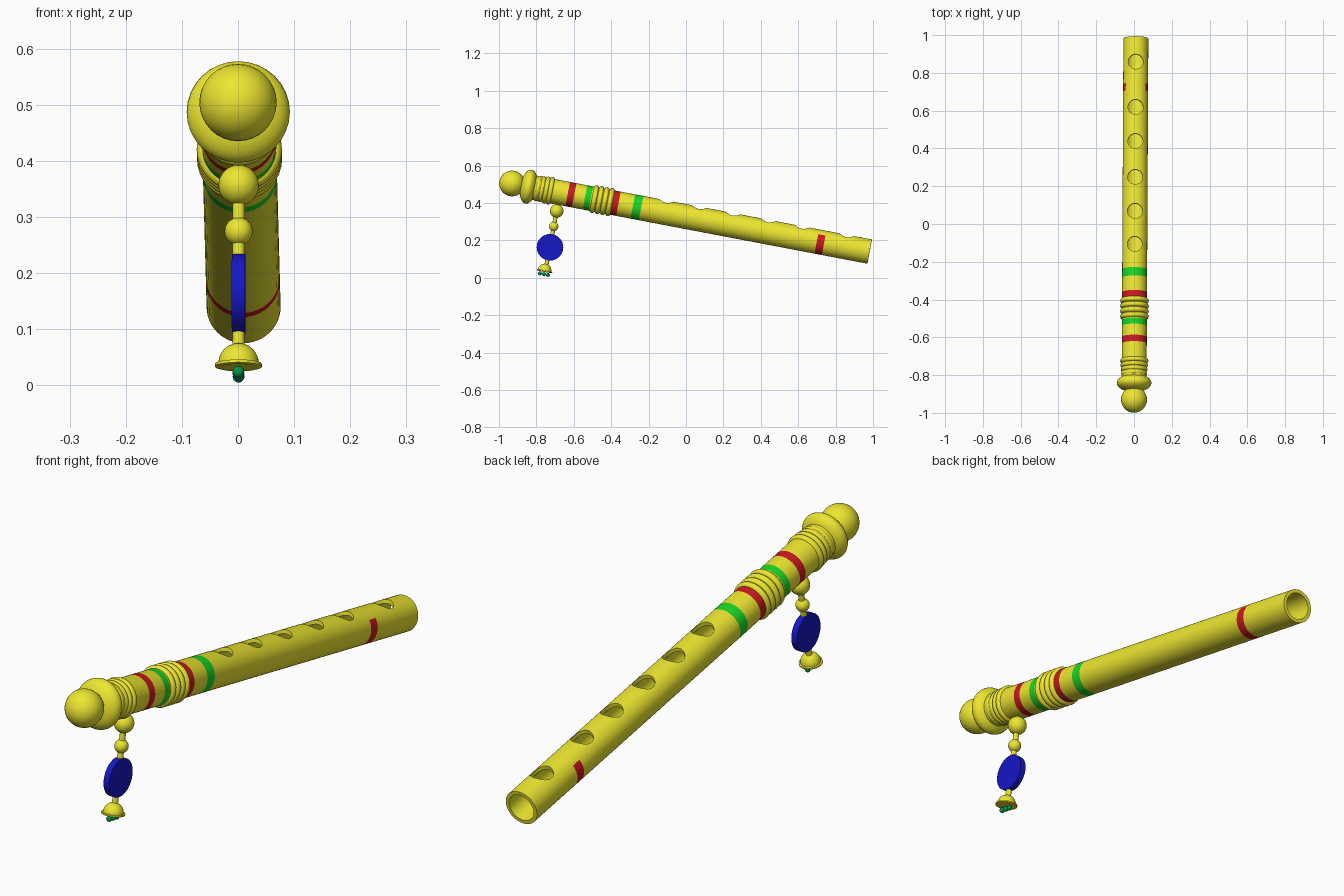
import bpy, bmesh, math
from mathutils import Vector, Matrix

if "Cube" in bpy.data.objects:
    bpy.data.objects.remove(bpy.data.objects["Cube"])

# Tilted frame: local y runs along the pipe, local z points out of the finger holes
A, B = Vector((0, -0.93, 0.504)), Vector((0.01, 0.982, 0.14))
d = (B - A).normalized()
side = d.cross(Vector((0, 0, 1))).normalized()
up = side.cross(d)
FRAME = Matrix.Translation(A) @ Matrix((side, d, up)).transposed().to_4x4()
LENGTH = (B - A).length
R = 0.066
ALONG_PIPE = Matrix.Identity(4)
DOWN = Matrix.Translation((0, 0.262, 0)) @ Matrix.Rotation(-math.pi / 2, 4, 'X')
ACROSS = Matrix.Rotation(-math.pi / 2, 4, 'Z')


def material(name, rgb):
    m = bpy.data.materials.new(name)
    m.diffuse_color = (*rgb, 1)
    m.use_nodes = True
    m.node_tree.nodes["Principled BSDF"].inputs["Base Color"].default_value = m.diffuse_color
    return m


yellow = material("yellow", (0.85, 0.80, 0.03))
red = material("red", (0.60, 0.01, 0.015))
green = material("green", (0.01, 0.68, 0.02))
blue = material("blue", (0.008, 0.008, 0.58))
dark_green = material("dark_green", (0.0, 0.30, 0.07))


def lathe(name, profile, mats, local=ALONG_PIPE, segs=32, pick=None, smooth=True):
    """Revolve (radius, distance) points about local y."""
    bm = bmesh.new()
    rings = []
    for r, s in profile:
        if r < 1e-6:
            rings.append([bm.verts.new((0, s, 0))] * segs)
        else:
            rings.append([bm.verts.new((r * math.sin(2 * math.pi * i / segs), s,
                                        r * math.cos(2 * math.pi * i / segs))) for i in range(segs)])
    for k, (a, b) in enumerate(zip(rings, rings[1:])):
        for i in range(segs):
            j = (i + 1) % segs
            f = bm.faces.new(list(dict.fromkeys((a[i], a[j], b[j], b[i]))))
            if pick:
                f.material_index = pick(k, math.cos(2 * math.pi * (i + 0.5) / segs))
    bmesh.ops.recalc_face_normals(bm, faces=bm.faces)
    return finish(name, bm, mats, local, smooth)


def finish(name, bm, mats, local=ALONG_PIPE, smooth=True):
    me = bpy.data.meshes.new(name)
    bm.to_mesh(me)
    bm.free()
    for m in mats:
        me.materials.append(m)
    ob = bpy.data.objects.new(name, me)
    bpy.context.collection.objects.link(ob)
    ob.matrix_world = FRAME @ local
    bpy.ops.object.select_all(action='DESELECT')
    ob.select_set(True)
    bpy.context.view_layer.objects.active = ob
    if smooth:
        bpy.ops.object.shade_smooth_by_angle(angle=math.radians(35))
    return ob


def arc(r, s, h=None, n=16):
    """Half-ellipse profile, radius r, half length h, centred at s."""
    h = h or r
    return [(r * math.sin(math.pi * i / n), s - h * math.cos(math.pi * i / n)) for i in range(n + 1)]


def ring(name, major, minor, s, n=12):
    pts = [(major + minor * math.cos(2 * math.pi * i / n), s + minor * math.sin(2 * math.pi * i / n))
           for i in range(n + 1)]
    ob = lathe(name, pts, [yellow])
    bm = bmesh.new()
    bm.from_mesh(ob.data)
    bmesh.ops.remove_doubles(bm, verts=bm.verts, dist=1e-5)
    bm.to_mesh(ob.data)
    bm.free()


def along(y):
    return (y - A.y) / d.y


# Hollow pipe with painted bands
bands = [(-0.615, 0.035, 1), (-0.524, 0.032, 2), (-0.377, 0.032, 1), (-0.262, 0.045, 2), (0.719, 0.040, 1)]
profile, paint = [(0, 0.10), (R, 0.10)], {}
for y, w, colour in bands:
    paint[len(profile)] = colour
    profile += [(R, along(y) - w / 2), (R, along(y) + w / 2)]
last = max(paint)
profile += [(R, LENGTH), (0.052, LENGTH), (0.052, 0.20), (0, 0.20)]


def pick(k, height):
    if k == last and height > math.cos(math.radians(50)):
        return 0                      # far band is open on top
    return paint.get(k, 0)


pipe = lathe("pipe", profile, [yellow, red, green], segs=48, pick=pick, smooth=False)

# Finger holes
bm = bmesh.new()
for y in (0.86, 0.62, 0.44, 0.25, 0.07, -0.105):
    bmesh.ops.create_cone(bm, cap_ends=True, segments=28, radius1=0.04, radius2=0.04, depth=0.1,
                          matrix=Matrix.Translation((0, along(y - 0.012), 0.06)))
cutter = finish("hole_cutter", bm, [yellow], smooth=False)
cutter.hide_render = True
mod = pipe.modifiers.new("holes", 'BOOLEAN')
mod.object = cutter
mod.solver = 'EXACT'
bpy.context.view_layer.objects.active = pipe
bpy.ops.object.modifier_apply(modifier=mod.name)
bpy.data.objects.remove(cutter)

# Head end: ball, flattened bead, stacked collars
lathe("end_ball", arc(0.069, 0), [yellow])
lathe("end_bead", arc(0.092, 0.090, 0.046), [yellow])
for i in range(4):
    ring("collar_ring", 0.056 + 0.002 * i, 0.013, 0.140 + 0.023 * i)

# Middle rings
for i in range(4):
    ring("middle_ring", 0.062, 0.014, along(-0.490) + 0.0285 * i)

# Pendant: cord, beads, disc, bell and droplets
lathe("pendant_cord", [(0, 0.06), (0.011, 0.06), (0.011, 0.40), (0, 0.40)], [yellow], DOWN, 16)
lathe("upper_bead", arc(0.036, 0.100), [yellow], DOWN)
lathe("lower_bead", arc(0.025, 0.184), [yellow], DOWN)
lathe("pendant_disc", [(0, -0.012), (0.071, -0.012), (0.071, 0.012), (0, 0.012)], [blue],
      Matrix.Translation((0, 0.263, -0.297)) @ ACROSS)
dome = [(0.036 * math.sin(i * math.pi / 16), 0.424 - 0.036 * math.cos(i * math.pi / 16)) for i in range(9)]
lathe("bell", dome + [(0.042, 0.425), (0.042, 0.430), (0.035, 0.432), (0, 0.426)], [yellow],
      Matrix.Translation((0, -0.004, 0)) @ DOWN)
for off in (-0.022, 0, 0.022):
    lathe("droplet", arc(0.0105, 0.444, n=10), [dark_green],
          Matrix.Translation((0, off - 0.004, 0)) @ DOWN, 16)
